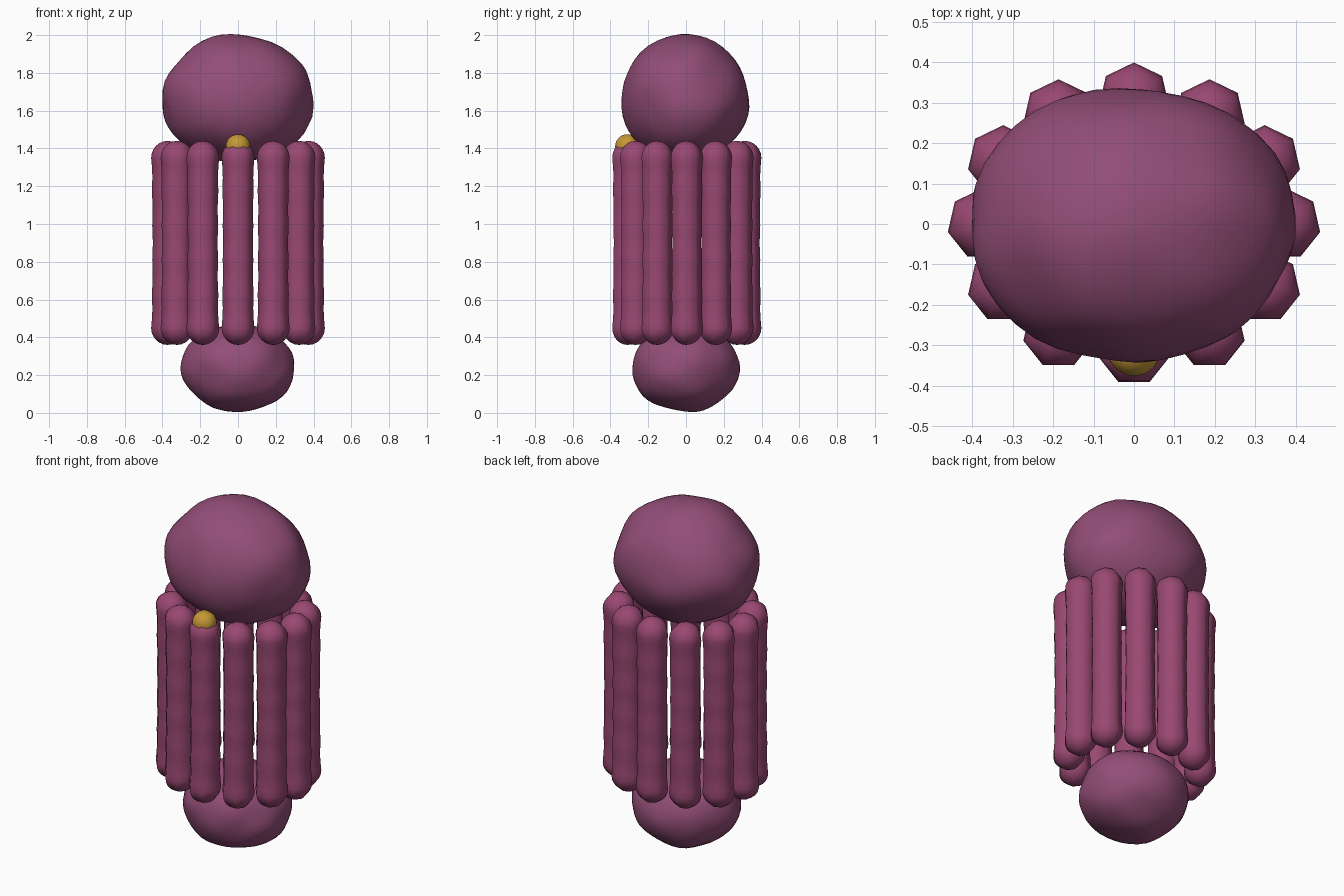
import bpy, bmesh
from math import sin, cos, pi, tau
from mathutils import Vector, noise

if "Cube" in bpy.data.objects:
    bpy.data.objects.remove(bpy.data.objects["Cube"])


def material(name, color):
    m = bpy.data.materials.new(name)
    m.diffuse_color = (*color, 1)
    m.use_nodes = True
    m.node_tree.nodes["Principled BSDF"].inputs["Base Color"].default_value = m.diffuse_color
    return m


skin = material("plum_skin", (0.29, 0.075, 0.185))
rib_mat = material("plum_rib", (0.32, 0.065, 0.17))
gold = material("gold", (0.55, 0.31, 0.035))


def finish(bm, name, mat):
    bmesh.ops.recalc_face_normals(bm, faces=bm.faces)
    for f in bm.faces:
        f.smooth = True
    me = bpy.data.meshes.new(name)
    bm.to_mesh(me)
    bm.free()
    me.materials.append(mat)
    ob = bpy.data.objects.new(name, me)
    bpy.context.collection.objects.link(ob)
    return ob


def blob(name, center, radii, mat, lump=0.0, seed=0):
    """Ellipsoid with soft lumps."""
    bm = bmesh.new()
    bmesh.ops.create_icosphere(bm, subdivisions=4, radius=1)
    for v in bm.verts:
        k = 1 + lump * noise.noise(v.co * 1.8 + Vector((seed, seed * 2.3, 0.5)))
        v.co = Vector(center) + Vector([c * r * k for c, r in zip(v.co, radii)])
    return finish(bm, name, mat)


def rib(name, x, y, z0=0.36, z1=1.44, sides=7, r=0.089):
    """Seven-sided column with rounded ends and a gently wavy shaft."""
    cap = [(r * sin(t * pi / 12), r * (1 - cos(t * pi / 12))) for t in range(1, 7)]
    rings = [(a, z0 + h) for a, h in cap]
    n = 25
    for i in range(1, n):
        z = z0 + r + (z1 - z0 - 2 * r) * i / n
        u = i / n
        rings.append((r - 0.006 * sin(pi * u) ** 0.5 - 0.003 * (1 - cos(tau * 5 * u)) / 2, z))
    rings += [(a, z1 - h) for a, h in reversed(cap)]

    bm = bmesh.new()
    loops = [[bm.verts.new((x + a * cos(pi / 2 + tau * s / sides),
                            y + a * sin(pi / 2 + tau * s / sides), z))
              for s in range(sides)] for a, z in rings]
    for lo, hi in zip(loops, loops[1:]):
        for s in range(sides):
            t = (s + 1) % sides
            bm.faces.new((lo[s], lo[t], hi[t], hi[s]))
    for loop, z in ((loops[0], z0), (loops[-1], z1)):
        tip = bm.verts.new((x, y, z))
        for s in range(sides):
            bm.faces.new((loop[s], loop[(s + 1) % sides], tip))
    return finish(bm, name, rib_mat)


# Large top bulb and small bottom bulb
blob("top_bulb", (-0.003, -0.005, 1.663), (0.405, 0.34, 0.337), skin, 0.05, 3)
blob("bottom_bulb", (0, -0.003, 0.237), (0.298, 0.285, 0.232), skin, 0.05, 7)

# Open ring of twelve ribs on an ellipse
for i in range(12):
    a = tau * i / 12
    rib(f"rib_{i + 1}", 0.373 * cos(a), 0.31 * sin(a))

# Gold bead on top of the front rib
blob("gold_bead", (0, -0.31, 1.41), (0.065, 0.065, 0.065), gold)
